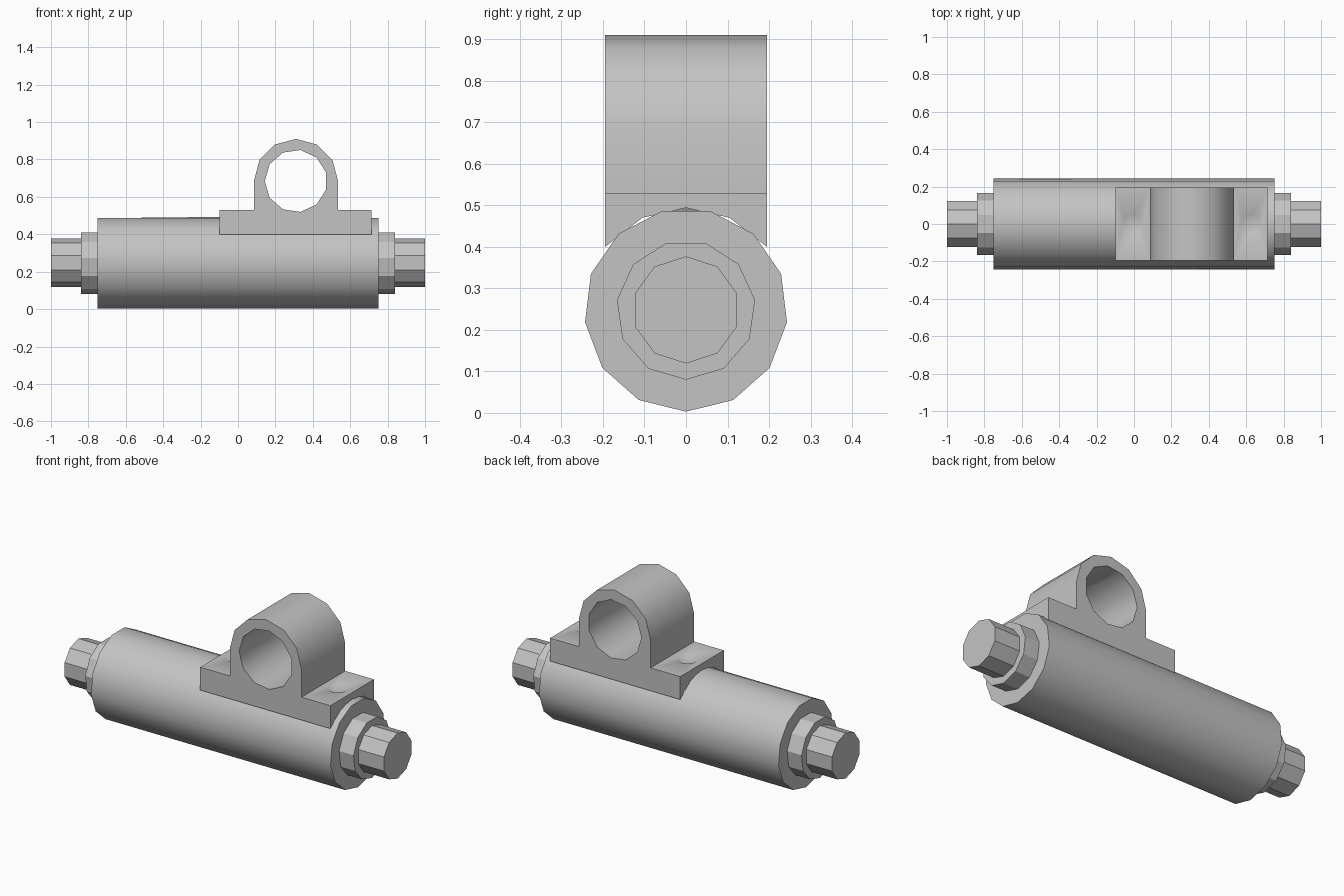
import bpy
import bmesh
from math import sin, cos, pi, radians
from mathutils import Vector

cube = bpy.data.objects.get("Cube")
if cube:
    bpy.data.objects.remove(cube, do_unlink=True)

AXIS_Z = 0.248            # height of the shaft axis
RING = (0.31, 0.685)      # x, z centre of the ring

steel = bpy.data.materials.new("plain grey steel")
steel.use_nodes = True
grey = (0.55, 0.55, 0.55, 1)
steel.diffuse_color = grey
steel.node_tree.nodes["Principled BSDF"].inputs["Base Color"].default_value = grey


def polygon(n, r, start, cx=0, cy=0):
    """Corners of a regular polygon, the first at the start angle."""
    return [(cx + r * cos(start + 2 * pi * i / n),
             cy + r * sin(start + 2 * pi * i / n)) for i in range(n)]


def prism(name, outline, axis, lo, hi):
    """Extrude a 2D outline along x (outline in y, z) or y (outline in x, z)."""
    def place(p, t):
        return Vector((t, *p)) if axis == "x" else Vector((p[0], t, p[1]))
    bm = bmesh.new()
    base = bm.faces.new([bm.verts.new(place(p, lo)) for p in outline])
    top = bmesh.ops.extrude_face_region(bm, geom=[base])["geom"]
    shift = place((0, 0), hi - lo)
    bmesh.ops.translate(bm, vec=shift, verts=[v for v in top if isinstance(v, bmesh.types.BMVert)])
    bmesh.ops.recalc_face_normals(bm, faces=bm.faces)
    return to_object(name, bm)


def to_object(name, bm):
    mesh = bpy.data.meshes.new(name)
    bm.to_mesh(mesh)
    bm.free()
    mesh.materials.append(steel)
    obj = bpy.data.objects.new(name, mesh)
    bpy.context.collection.objects.link(obj)
    return obj


def select(obj):
    bpy.ops.object.select_all(action="DESELECT")
    obj.select_set(True)
    bpy.context.view_layer.objects.active = obj


def cut(obj, cutter):
    """Subtract the cutter and remove it."""
    cutter.hide_render = True
    mod = obj.modifiers.new("cut", "BOOLEAN")
    mod.operation = "DIFFERENCE"
    mod.solver = "EXACT"
    mod.object = cutter
    select(obj)
    bpy.ops.object.modifier_apply(modifier=mod.name)
    bpy.data.objects.remove(cutter, do_unlink=True)


def smooth(obj, degrees):
    select(obj)
    bpy.ops.object.shade_smooth_by_angle(angle=radians(degrees))


# Main barrel, with its top facet raised slightly at the middle
barrel = prism("barrel", polygon(13, 0.245, -pi / 2, 0, AXIS_Z), "x", -0.75, 0.75)
bm = bmesh.new()
bm.from_mesh(barrel.data)
crown = max(bm.faces, key=lambda f: f.normal.z)
for v in bmesh.ops.poke(bm, faces=[crown])["verts"]:
    v.co.z = AXIS_Z + 0.246
bm.to_mesh(barrel.data)
bm.free()
smooth(barrel, 30)

# Stepped shaft ends
for side, s in (("left", 1), ("right", -1)):
    collar = prism(side + "_collar", polygon(11, 0.168, -pi / 2, 0, AXIS_Z), "x", s * 0.74, s * 0.84)
    stub = prism(side + "_shaft_end", polygon(10, 0.129, -pi / 2, 0, AXIS_Z), "x", s * 0.83, s)
    smooth(collar, 30)
    smooth(stub, 30)

# Clamp: footed base and round-topped ring in one outline
arch = [(RING[0] + 0.225 * cos(i * pi / 6), RING[1] + 0.225 * sin(i * pi / 6)) for i in range(7)]
outline = ([(-0.1, 0.4), (0.715, 0.4), (0.715, 0.53), (0.535, 0.53)] + arch
           + [(0.085, 0.53), (-0.1, 0.53)])
clamp = prism("clamp", outline, "y", -0.195, 0.195)

# Ring bore
cut(clamp, prism("bore_cutter", polygon(11, 0.167, pi, *RING), "y", -0.3, 0.3))

# Saddle under the base
saddle = [(-0.2, 0.396), (-0.105, 0.47), (0, 0.494), (0.105, 0.47), (0.2, 0.396), (0, 0.2)]
cut(clamp, prism("saddle_cutter", saddle, "x", -0.3, 0.9))

# Conical bolt seats in the two feet
for x in (-0.01, 0.625):
    bm = bmesh.new()
    bmesh.ops.create_cone(bm, cap_ends=True, segments=11, radius1=0, radius2=0.08, depth=0.048)
    bmesh.ops.remove_doubles(bm, verts=bm.verts, dist=0.0001)
    bmesh.ops.translate(bm, vec=(x, 0, 0.522), verts=bm.verts)
    cut(clamp, to_object("seat_cutter", bm))
smooth(clamp, 34)
